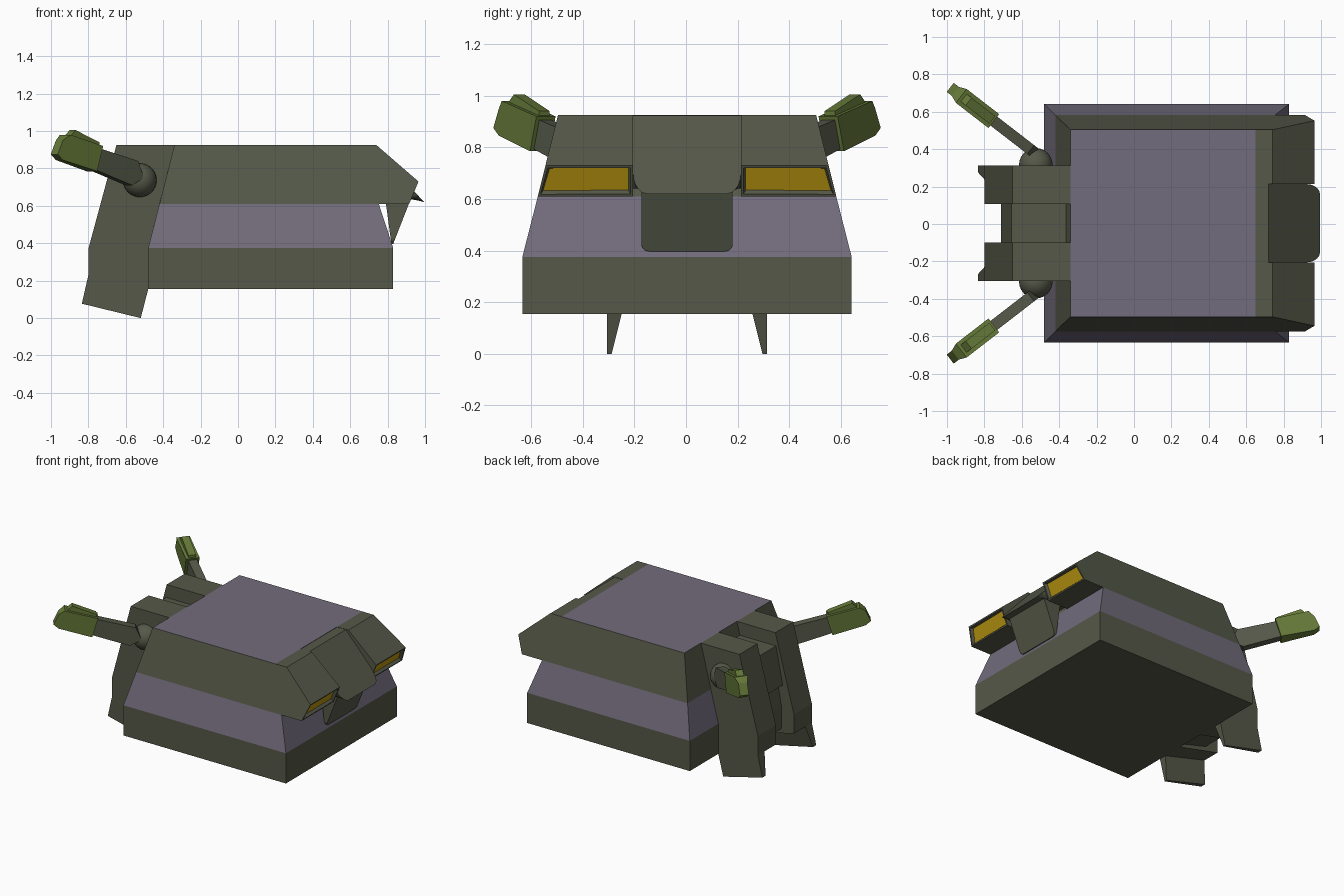
import bpy, bmesh, math
from mathutils import Vector

if "Cube" in bpy.data.objects:
    bpy.data.objects.remove(bpy.data.objects["Cube"])

CY = 0.004  # slight sideways offset of the whole model


def mat(name, rgb):
    m = bpy.data.materials.new(name)
    m.diffuse_color = (*rgb, 1)
    m.use_nodes = True
    m.node_tree.nodes["Principled BSDF"].inputs["Base Color"].default_value = m.diffuse_color
    return m


OLIVE = mat("olive", (0.09, 0.098, 0.065))
PURPLE = mat("purple", (0.17, 0.15, 0.20))
YELLOW = mat("amber", (0.48, 0.30, 0.005))
GREEN = mat("leaf_green", (0.13, 0.19, 0.04))


def finish(name, bm, *mats):
    bmesh.ops.recalc_face_normals(bm, faces=bm.faces)
    me = bpy.data.meshes.new(name)
    bm.to_mesh(me)
    bm.free()
    for m in mats:
        me.materials.append(m)
    ob = bpy.data.objects.new(name, me)
    bpy.context.collection.objects.link(ob)
    return ob


def skin(bm, a, b):
    """Close two matching rings of points into a solid; returns the vertex rings."""
    a = [bm.verts.new(p) for p in a]
    b = [bm.verts.new(p) for p in b]
    bm.faces.new(a)
    bm.faces.new(b)
    n = len(a)
    for i in range(n):
        bm.faces.new((a[i], a[(i + 1) % n], b[(i + 1) % n], b[i]))
    return a, b


def prism(pts, lo, hi, side=1):
    """Extrude an x-z profile in y; lo and hi give y as a function of z."""
    bm = bmesh.new()
    rings = skin(bm, [(x, CY + side * lo(z), z) for x, z in pts],
                 [(x, CY + side * hi(z), z) for x, z in pts])
    return bm, rings


def const(v):
    return lambda z: v


# Body: box, tapered middle and upper band, as rectangles (x0, x1, half_y, z)
levels = [(-0.48, 0.83, 0.638, 0.155), (-0.48, 0.83, 0.638, 0.375),
          (-0.42, 0.753, 0.578, 0.61), (-0.34, 0.65, 0.50, 0.925)]


def rect(x0, x1, h, z):
    return [(x0, CY - h, z), (x1, CY - h, z), (x1, CY + h, z), (x0, CY + h, z)]


for i, (name, m) in enumerate([("lower_body", OLIVE), ("middle_body", PURPLE), ("upper_body", OLIVE)]):
    bm = bmesh.new()
    skin(bm, rect(*levels[i]), rect(*levels[i + 1]))
    ob = finish(name, bm, m, PURPLE)
    if i == 2:  # purple roof
        for p in ob.data.polygons:
            if p.normal.z > 0.9:
                p.material_index = 1


def rounded_plate(name, pts, half, edge, radius):
    """Prism whose side corners along one profile edge are rounded."""
    bm, rings = prism(pts, const(-half), const(half))
    edges = [bm.edges.get((r[edge], r[edge + 1])) for r in rings]
    bmesh.ops.bevel(bm, geom=edges, offset=radius, segments=5, profile=0.5, affect='EDGES')
    return finish(name, bm, OLIVE)


# Centre nose plate and the tongue under it
rounded_plate("nose_plate", [(0.65, 0.923), (0.72, 0.923), (0.995, 0.62), (0.93, 0.64), (0.74, 0.64)],
              0.209, 2, 0.055)
rounded_plate("nose_tongue", [(0.79, 0.62), (0.79, 0.64), (0.925, 0.64), (0.83, 0.397), (0.82, 0.397)],
              0.177, 3, 0.03)

# Block between the legs
for name, pts in [
    ("rear_block_upper", [(-0.36, 0.83), (-0.655, 0.83), (-0.71, 0.56), (-0.44, 0.5)]),
    ("rear_block_lower", [(-0.42, 0.56), (-0.67, 0.56), (-0.70, 0.40), (-0.70, 0.24), (-0.48, 0.18), (-0.48, 0.375)]),
]:
    bm, _ = prism(pts, const(-0.106), const(0.106))
    finish(name, bm, OLIVE)


def arm_part(name, pts, half, side, m, taper=1.0):
    """Slab lying in the upright plane of the arm; pts are (reach, z)."""
    out = Vector((-0.79, 0.61, 0))
    across = Vector((0.61, 0.79, 0))
    rings = []
    for s in (-1, 1):
        ring = []
        for h, z in pts:
            k = half * (taper if h > 0.49 else 1)
            p = Vector((-0.56, 0.40, z)) + out * h + across * s * k
            ring.append((p.x, CY + side * p.y, z))
        rings.append(ring)
    bm = bmesh.new()
    skin(bm, *rings)
    finish(name, bm, m)


for side, tag in ((1, "left"), (-1, "right")):
    # Hood box with recessed headlight
    bm, _ = prism([(0.65, 0.925), (0.74, 0.925), (0.965, 0.73), (0.915, 0.61), (0.753, 0.61)],
                  const(0.209), lambda z: 0.50 + (0.925 - z) * 0.248, side)
    bmesh.ops.recalc_face_normals(bm, faces=bm.faces)
    lamp = max(bm.faces, key=lambda f: f.normal.x)
    bmesh.ops.inset_region(bm, faces=[lamp], thickness=0.014, depth=0)
    bmesh.ops.inset_region(bm, faces=[lamp], thickness=0.012, depth=-0.02)
    lamp.material_index = 1
    finish("hood_" + tag, bm, OLIVE, YELLOW)

    # Rear leg and its tapered foot flap
    bm, _ = prism([(-0.34, 0.925), (-0.65, 0.925), (-0.80, 0.37), (-0.80, 0.23), (-0.48, 0.155), (-0.48, 0.375)],
                  const(0.104), const(0.31), side)
    finish("leg_" + tag, bm, OLIVE)
    bm, (inner, _) = prism([(-0.80, 0.23), (-0.835, 0.077), (-0.52, 0.0), (-0.48, 0.155)],
                           lambda z: 0.292 - 0.25 * z, const(0.31), side)
    face = next(f for f in bm.faces if set(f.verts) == set(inner))
    bmesh.ops.inset_region(bm, faces=[face], thickness=0.02, depth=0)
    finish("foot_" + tag, bm, OLIVE)

    # Shoulder ball
    bpy.ops.mesh.primitive_uv_sphere_add(segments=24, ring_count=16, radius=0.09,
                                         location=(-0.525, CY + side * 0.312, 0.737))
    ball = bpy.context.object
    ball.name = "shoulder_" + tag
    ball.data.materials.append(OLIVE)
    bpy.ops.object.shade_smooth()

    # Arm, hand and thumb
    arm_part("arm_" + tag, [(-0.05, 0.75), (0.03, 0.71), (0.30, 0.80), (0.26, 0.91), (-0.01, 0.84)],
             0.03, side, OLIVE)
    arm_part("hand_" + tag, [(0.28, 0.785), (0.50, 0.845), (0.535, 0.875), (0.50, 0.95), (0.46, 0.98), (0.24, 0.92)],
             0.047, side, GREEN, 0.65)
    arm_part("thumb_" + tag, [(0.25, 0.90), (0.25, 0.94), (0.41, 1.005), (0.45, 0.97)],
             0.026, side, GREEN)
